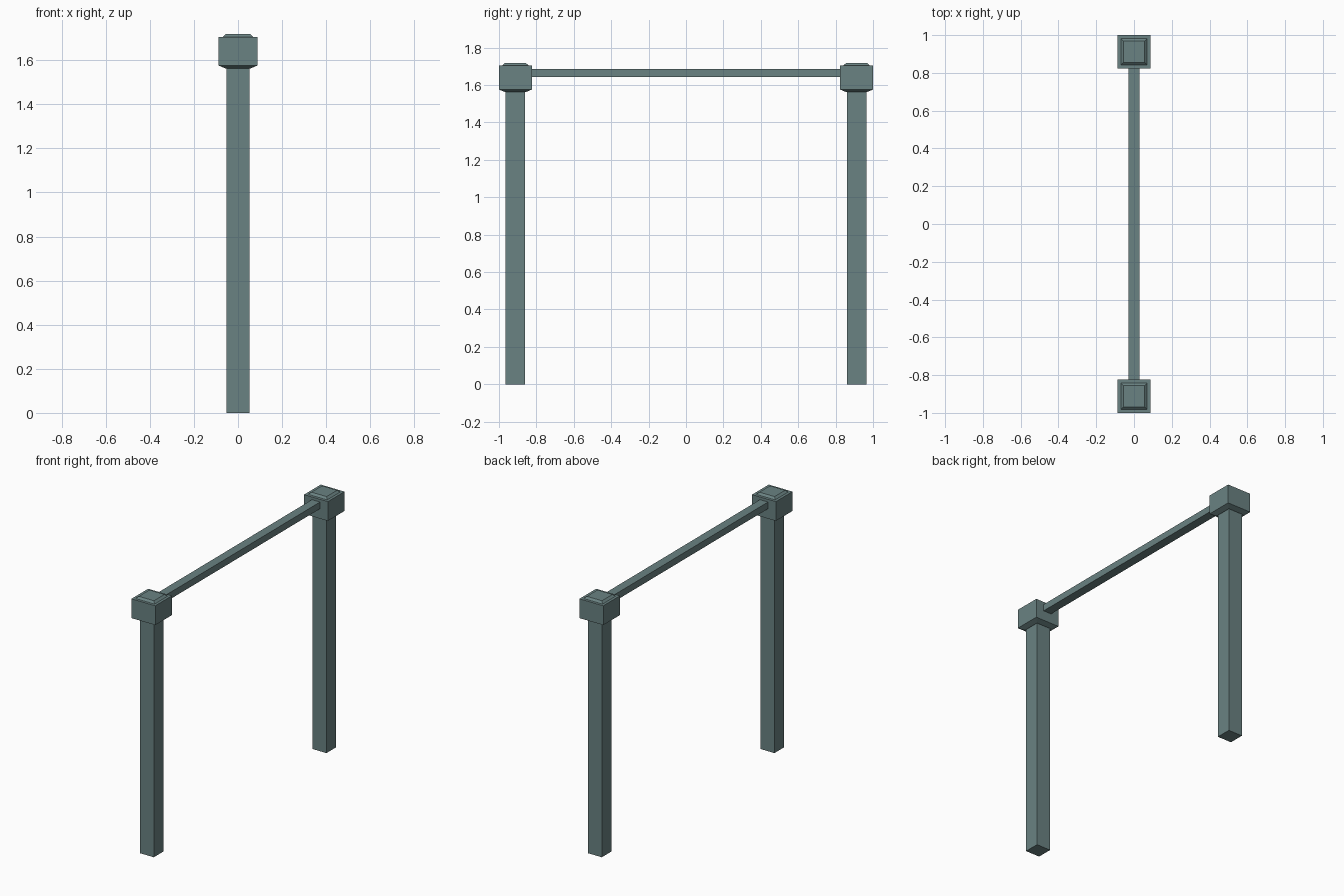
import bpy, bmesh

if "Cube" in bpy.data.objects:
    bpy.data.objects.remove(bpy.data.objects["Cube"])

mat = bpy.data.materials.new("grey_green_metal")
mat.diffuse_color = (0.144, 0.223, 0.223, 1)
mat.use_nodes = True
mat.node_tree.nodes["Principled BSDF"].inputs["Base Color"].default_value = mat.diffuse_color

POST_Y = 0.912


def loft(name, rings, x=0, y=0):
    """Closed solid through stacked rectangles (half_x, half_y, z)."""
    bm = bmesh.new()
    prev = None
    for hx, hy, z in rings:
        ring = [bm.verts.new((x + sx * hx, y + sy * hy, z))
                for sx, sy in ((-1, -1), (1, -1), (1, 1), (-1, 1))]
        if prev:
            for i in range(4):
                j = (i + 1) % 4
                bm.faces.new((prev[i], prev[j], ring[j], ring[i]))
        else:
            bm.faces.new(ring[::-1])
        prev = ring
    bm.faces.new(prev)
    bmesh.ops.recalc_face_normals(bm, faces=bm.faces)
    me = bpy.data.meshes.new(name)
    bm.to_mesh(me)
    bm.free()
    me.materials.append(mat)
    ob = bpy.data.objects.new(name, me)
    bpy.context.collection.objects.link(ob)
    return ob


for side, label in ((-1, "front"), (1, "back")):
    y = side * POST_Y
    # square upright
    loft(label + "_post", [(0.052, 0.052, 0), (0.052, 0.052, 1.565)], y=y)
    # cap block: tapered underside, straight sides, raised bevelled top
    loft(label + "_cap", [(0.057, 0.057, 1.563), (0.088, 0.088, 1.576),
                          (0.088, 0.088, 1.705), (0.070, 0.070, 1.705),
                          (0.056, 0.056, 1.718)], y=y)

# rail between the caps
loft("top_rail", [(0.03, POST_Y - 0.086, 1.642), (0.03, POST_Y - 0.086, 1.687)])
